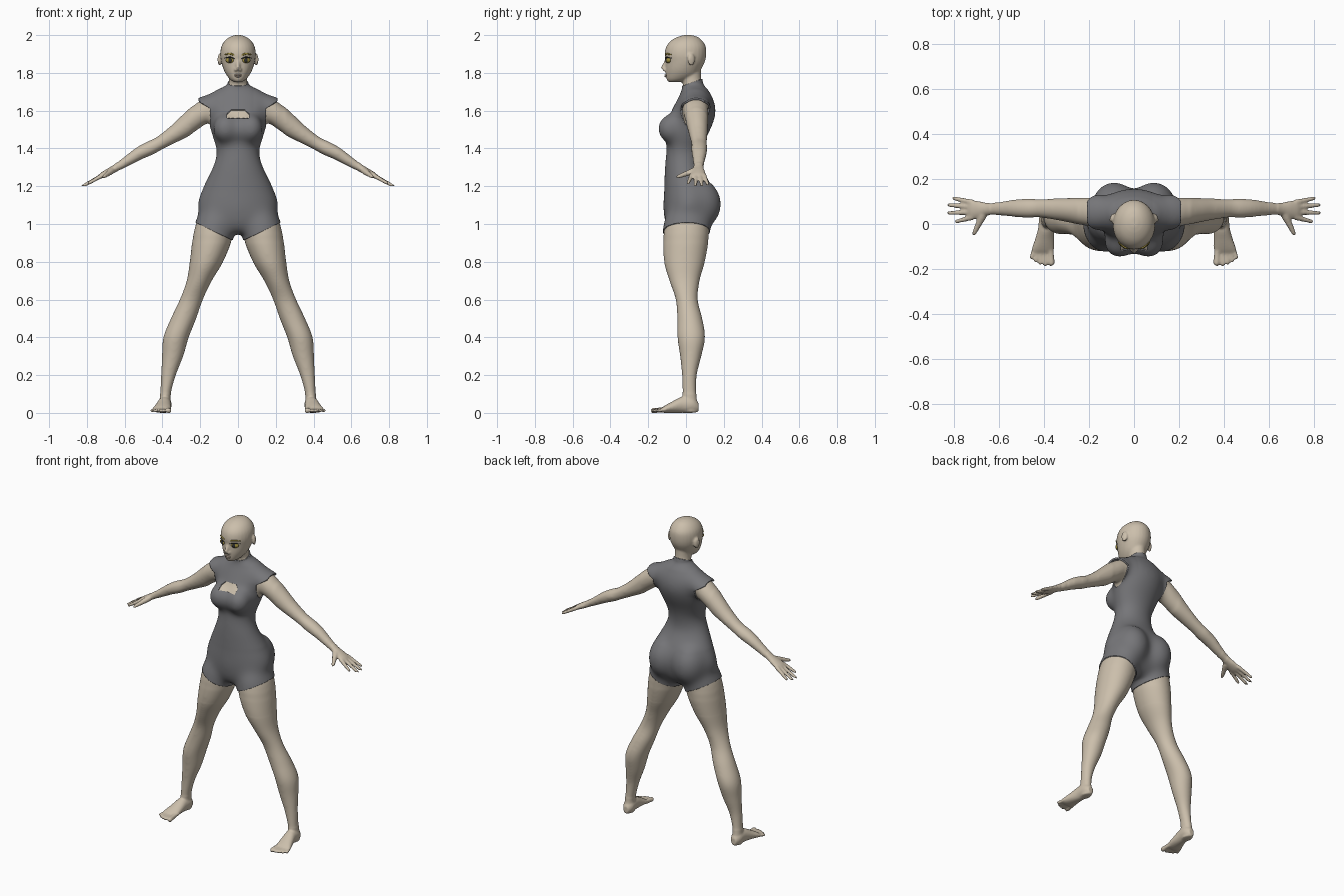
import bpy, bmesh, math
from mathutils import Vector, Matrix

if "Cube" in bpy.data.objects:
    bpy.data.objects.remove(bpy.data.objects["Cube"])

X, Y, Z = Vector((1, 0, 0)), Vector((0, 1, 0)), Vector((0, 0, 1))


def material(name, rgb):
    m = bpy.data.materials.new(name)
    m.diffuse_color = (*rgb, 1)
    m.use_nodes = True
    m.node_tree.nodes["Principled BSDF"].inputs["Base Color"].default_value = m.diffuse_color
    return m


def catmull(rows, steps=5):
    """Smoothly resample a list of ring rows."""
    out = []
    for i in range(len(rows) - 1):
        p = [rows[max(i - 1, 0)], rows[i], rows[i + 1], rows[min(i + 2, len(rows) - 1)]]
        for k in range(steps):
            t = k / steps
            out.append([0.5 * (2 * b + (c - a) * t + (2 * a - 5 * b + 4 * c - d) * t * t
                        + (3 * b - a - 3 * c + d) * t ** 3) for a, b, c, d in zip(*p)])
    return out + [list(rows[-1])]


def loft(bm, rows, u=X, v=Y, side=1, n=28):
    """Skin elliptical rings (x, y, z, radius_u, radius_v); side=-1 mirrors in x."""
    rings = []
    for x, y, z, a, b in catmull(rows):
        a, b = max(a, .002), max(b, .002)
        ring = []
        for k in range(n):
            t = 2 * math.pi * k / n
            co = Vector((x, y, z)) + u * (a * math.cos(t)) + v * (b * math.sin(t))
            ring.append(bm.verts.new((co.x * side, co.y, co.z)))
        rings.append(ring)
    for r, s in zip(rings, rings[1:]):
        for k in range(n):
            bm.faces.new((r[k], r[(k + 1) % n], s[(k + 1) % n], s[k]))
    bm.faces.new(rings[0][::-1])
    bm.faces.new(rings[-1])


def column(bm, rows):
    """Centred loft from rows of (z, half_width, y_front, y_back)."""
    loft(bm, [(0, (f + b) / 2, z, w, (b - f) / 2) for z, w, f, b in rows])


def digit(bm, p, q, r0, r1, side=1):
    """Rounded finger, toe or ridge from p to q."""
    p, q = Vector(p), Vector(q)
    d = (q - p).normalized()
    u = d.cross(Z).normalized()
    rows = [(*p.lerp(q, t), r * k, r * k) for t, r, k in
            ((0, r0, .6), (.08, r0, 1), (.5, (r0 + r1) / 2, 1), (.88, r1, 1), (1, r1, .45))]
    loft(bm, rows, u, u.cross(d), side, 12)


def ball(bm, c, r, rot=0):
    m = Matrix.Translation(c) @ Matrix.Rotation(rot, 4, 'Z') @ Matrix.Diagonal((*r, 1))
    bmesh.ops.create_uvsphere(bm, u_segments=24, v_segments=16, radius=1, matrix=m)


def relax(bm, times, test=lambda c: True):
    verts = [v for v in bm.verts if test(v.co)]
    for _ in range(times):
        bmesh.ops.smooth_vert(bm, verts=verts, factor=.5,
                              use_axis_x=True, use_axis_y=True, use_axis_z=True)


def finish(bm, name, mat=None):
    bmesh.ops.recalc_face_normals(bm, faces=bm.faces[:])
    me = bpy.data.meshes.new(name)
    bm.to_mesh(me)
    bm.free()
    for p in me.polygons:
        p.use_smooth = True
    if mat:
        me.materials.append(mat)
    ob = bpy.data.objects.new(name, me)
    bpy.context.collection.objects.link(ob)
    return ob


skin = material("skin", (.60, .52, .41))
cloth = material("cloth", (.18, .18, .19))
lip = material("lip", (.52, .42, .34))
olive = material("olive", (.36, .28, .05))
dark = material("dark", (.03, .03, .03))

# Body parts: torso, neck, head
bm = bmesh.new()
column(bm, [(.955, .07, -.08, .08), (1.0, .15, -.105, .12), (1.07, .208, -.115, .14),
            (1.13, .208, -.114, .15), (1.2, .178, -.11, .13), (1.3, .130, -.107, .08),
            (1.38, .108, -.10, .08), (1.45, .127, -.095, .10), (1.52, .147, -.09, .133),
            (1.58, .157, -.08, .152), (1.63, .168, -.055, .15), (1.67, .16, -.035, .135),
            (1.70, .115, -.02, .118), (1.73, .06, -.012, .092)])
column(bm, [(1.66, .06, -.005, .10), (1.72, .052, -.012, .092), (1.77, .047, -.025, .08),
            (1.83, .05, -.03, .08)])
column(bm, [(1.752, .022, -.092, -.03), (1.765, .042, -.102, .02), (1.79, .062, -.107, .06),
            (1.82, .077, -.109, .08), (1.86, .089, -.109, .10), (1.90, .094, -.113, .107),
            (1.94, .088, -.104, .104), (1.97, .070, -.08, .086), (1.99, .044, -.045, .062),
            (2.0, .015, -.01, .03)])
# Nose and bridge of the bust
digit(bm, (0, -.102, 1.872), (0, -.124, 1.818), .008, .012)
ball(bm, (0, -.07, 1.50), (.08, .058, .06))

for s in (1, -1):
    # Bust, buttocks, shoulder, ears, nostrils
    ball(bm, (.066 * s, -.082, 1.505), (.066, .068, .075))
    ball(bm, (.088 * s, .068, 1.105), (.1, .118, .13))
    ball(bm, (.15 * s, .052, 1.628), (.07, .07, .042))
    ball(bm, (.097 * s, .028, 1.87), (.009, .021, .032), .4 * s)
    ball(bm, (.011 * s, -.113, 1.816), (.009, .01, .008))
    # Arm and palm
    loft(bm, [(.10, .05, 1.62, .045, .05), (.18, .052, 1.595, .062, .07),
              (.27, .06, 1.525, .058, .058), (.34, .065, 1.475, .046, .05),
              (.42, .07, 1.425, .037, .043), (.47, .07, 1.40, .039, .045),
              (.53, .07, 1.37, .035, .041), (.60, .068, 1.325, .027, .032),
              (.65, .066, 1.295, .02, .028), (.69, .064, 1.273, .018, .038),
              (.72, .062, 1.257, .015, .041), (.735, .062, 1.249, .010, .037)],
         Vector((.48, 0, .88)), Y, s)
    # Fingers and thumb
    for y0, tip in ((.095, (.808, .116, 1.207)), (.074, (.83, .085, 1.196)),
                    (.052, (.832, .049, 1.195)), (.031, (.797, .009, 1.212))):
        digit(bm, (.71, y0, 1.262), tip, .012, .009, s)
    digit(bm, (.665, .05, 1.284), (.715, -.052, 1.247), .018, .010, s)
    # Leg
    loft(bm, [(.113, .01, 1.07, .08, .10), (.125, .004, 1.0, .103, .122),
              (.136, 0, .92, .106, .122), (.167, -.008, .8, .089, .109),
              (.205, -.008, .7, .067, .081), (.247, .004, .6, .062, .059),
              (.288, .02, .5, .068, .067), (.328, .028, .4, .068, .074),
              (.346, .025, .3, .057, .057), (.368, .018, .2, .040, .040),
              (.384, .018, .1, .029, .037), (.386, .022, .04, .03, .04),
              (.387, .025, .003, .027, .036)], X, Y, s)
    # Foot and toes
    loft(bm, [(.386, .066, .03, .018, .024), (.386, .035, .042, .034, .042),
              (.39, -.02, .043, .036, .043), (.397, -.07, .031, .043, .031),
              (.404, -.11, .02, .050, .02), (.406, -.13, .014, .046, .012)], X, Z, s)
    for x0, x1, y1, r in ((.371, .366, -.186, .014), (.393, .394, -.188, .0098),
                          (.411, .416, -.181, .0095), (.428, .437, -.171, .0092),
                          (.443, .457, -.156, .009)):
        digit(bm, (x0, -.105, .018), (x1, y1, .011), r, r, s)

# Fuse the parts into one skin surface and relax it, most of all on the torso
rough = finish(bm, "rough_body")
mod = rough.modifiers.new("fuse", 'REMESH')
mod.mode, mod.voxel_size = 'VOXEL', .006
fused = bpy.data.meshes.new_from_object(rough.evaluated_get(bpy.context.evaluated_depsgraph_get()))
bpy.data.objects.remove(rough)
bm = bmesh.new()
bm.from_mesh(fused)
relax(bm, 2)
relax(bm, 20, lambda c: abs(c.x) < .64 and .1 < c.z < 1.75)
relax(bm, 60, lambda c: abs(c.x) < .25 and .9 < c.z < 1.7)
relax(bm, 50, lambda c: .95 < c.z < 1.2 or 1.4 < c.z < 1.6 and c.y < -.02 and abs(c.x) < .14)
relax(bm, 10, lambda c: abs(c.x) < .6 and .8 < c.z < 1.74)
for v in bm.verts:
    v.co.z = max(v.co.z, 0)
suit = bm.copy()
finish(bm, "body", skin)

# Suit: body shell pushed outwards, flared slightly at the shoulder caps
suit.normal_update()
for v, n in [(v, v.normal.copy()) for v in suit.verts]:
    flare = min(max((abs(v.co.x) - .08) / .12, 0), 1) * min(max((v.co.z - 1.56) / .06, 0), 1)
    v.co += n * (.006 + .012 * flare)


def cut(co, no, **clear):
    bmesh.ops.bisect_plane(suit, geom=suit.verts[:] + suit.edges[:] + suit.faces[:],
                           plane_co=co, plane_no=no, **clear)


cut((0, -.01, 1.735), (0, -.35, 1), clear_outer=True)       # collar
cut((0, 0, 1.56), Z)                                        # chest opening
cut((0, 0, 1.605), Z)
for s in (1, -1):
    cut((0, 0, .90), (-.48 * s, 0, 1), clear_inner=True)    # leg hems
    cut((.148 * s, 0, 1.61), X)                             # armholes
    cut((.208 * s, 0, 1.61), X)
    cut((.148 * s, 0, 1.61), (-.7 * s, 0, 1))
    cut((.058 * s, 0, 1.585), X)
    cut((.058 * s, 0, 1.585), (.9 * s, 0, 1))


def bare(c):
    x, z = abs(c.x), c.z
    arm = x > .26 or (x > .148 and z > 1.3 and (z < 1.61 + (x - .148) * .7 or x > .208))
    opening = x < .058 and 1.56 < z < 1.605 and z + .9 * x < 1.637 and c.y < 0
    return arm or opening


bmesh.ops.delete(suit, geom=[f for f in suit.faces if bare(f.calc_center_median())],
                 context='FACES')
shell = finish(suit, "suit", cloth)
mod = shell.modifiers.new("edge", 'SOLIDIFY')
mod.thickness, mod.offset, mod.use_rim_only = .01, -1, True

# Face details
for s, tag in ((1, "left"), (-1, "right")):
    bm = bmesh.new()
    ball(bm, (.043 * s, -.094, 1.867), (.024, .012, .015), .35 * s)
    finish(bm, tag + "_eye", olive)
    bm = bmesh.new()
    ball(bm, (.042 * s, -.103, 1.867), (.011, .006, .012), .35 * s)
    finish(bm, tag + "_iris", dark)
    for part, dz, r, mat in (("_eyelash", 1.879, .003, dark), ("_eyebrow", 1.897, .005, olive)):
        bm = bmesh.new()
        loft(bm, [(.016, -.107, dz - .004, r * .6, r), (.042, -.103, dz + .004, r, r),
                  (.072, -.079, dz, r * .5, r * .5)], Y, Z, s, 8)
        finish(bm, tag + part, mat)

# Lips
for name, z, w in (("upper_lip", 1.789, .019), ("lower_lip", 1.781, .016)):
    bm = bmesh.new()
    ball(bm, (0, -.104, z), (w, .009, .005))
    finish(bm, name, lip)
